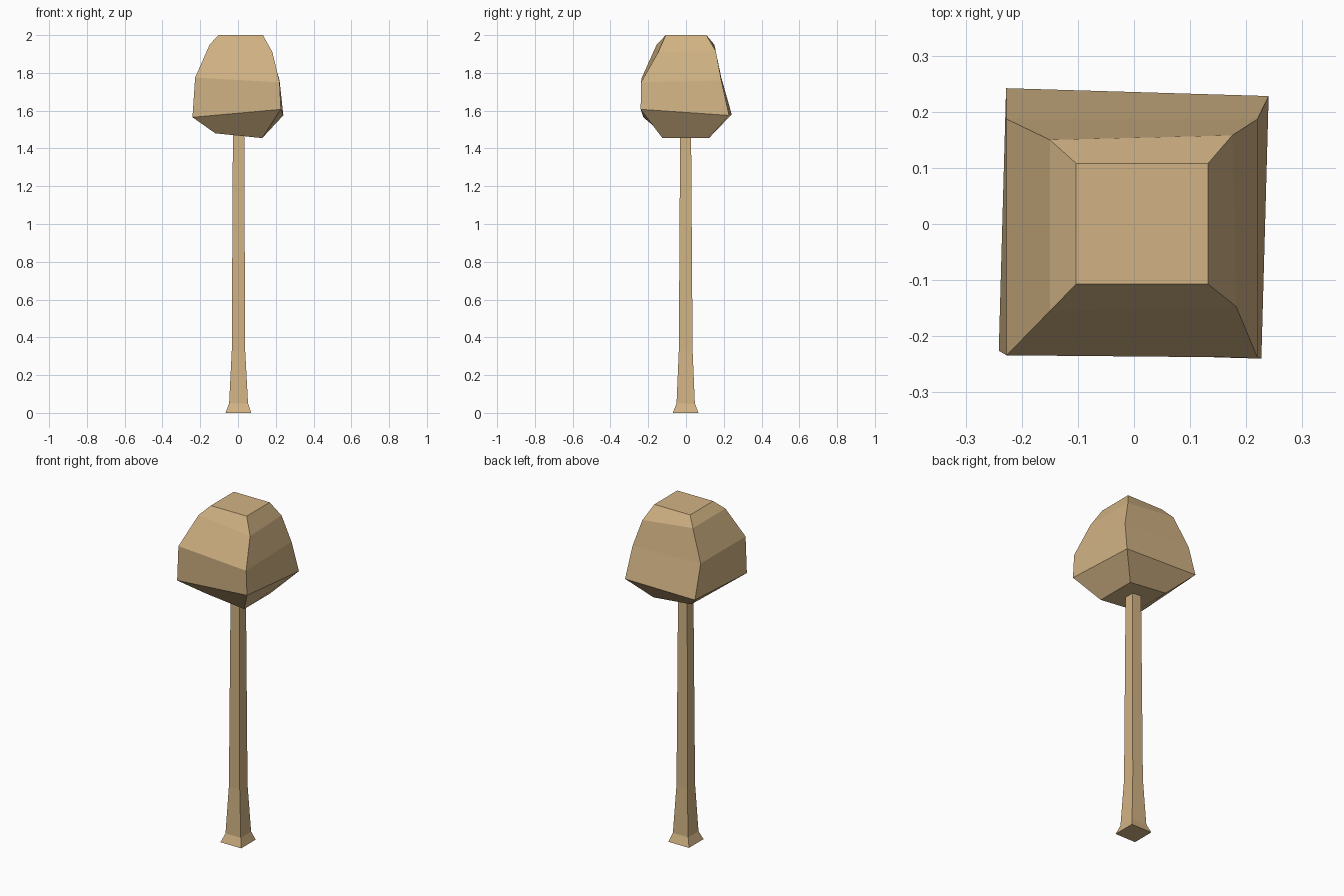
import bpy, bmesh

if "Cube" in bpy.data.objects:
    bpy.data.objects.remove(bpy.data.objects["Cube"])

mat = bpy.data.materials.new("tan_wood")
mat.diffuse_color = (0.64, 0.45, 0.23, 1)
mat.use_nodes = True
mat.node_tree.nodes["Principled BSDF"].inputs["Base Color"].default_value = mat.diffuse_color


def rect(x0, x1, y0, y1, z):
    """Four corners: front left, front right, back right, back left."""
    return [(x0, y0, z), (x1, y0, z), (x1, y1, z), (x0, y1, z)]


def loft(name, rings):
    """Skin a stack of four-cornered rings and cap both ends."""
    bm = bmesh.new()
    loops = [[bm.verts.new(p) for p in ring] for ring in rings]
    for a, b in zip(loops, loops[1:]):
        for i in range(4):
            j = (i + 1) % 4
            bm.faces.new((a[i], a[j], b[j], b[i]))
    bm.faces.new(loops[0][::-1])
    bm.faces.new(loops[-1])
    bmesh.ops.recalc_face_normals(bm, faces=bm.faces)
    mesh = bpy.data.meshes.new(name)
    bm.to_mesh(mesh)
    bm.free()
    mesh.materials.append(mat)
    obj = bpy.data.objects.new(name, mesh)
    bpy.context.collection.objects.link(obj)
    return obj


# Trunk: slim square post flaring at the foot
loft("trunk", [
    rect(-0.066, 0.070, -0.070, 0.066, 0.0),
    rect(-0.047, 0.053, -0.050, 0.047, 0.05),
    rect(-0.033, 0.038, -0.038, 0.035, 0.33),
    rect(-0.027, 0.033, -0.031, 0.027, 1.48),
])

# Crown: slightly irregular block, widest low down
loft("crown", [
    [(-0.12, -0.125, 1.48), (0.128, -0.125, 1.455),
     (0.128, 0.122, 1.455), (-0.12, 0.122, 1.48)],
    [(-0.241, -0.226, 1.565), (0.227, -0.240, 1.607),
     (0.240, 0.228, 1.575), (-0.228, 0.242, 1.58)],
    [(-0.227, -0.234, 1.775), (0.220, -0.238, 1.75),
     (0.220, 0.187, 1.76), (-0.227, 0.187, 1.775)],
    [(-0.150, -0.155, 1.95), (0.182, -0.147, 1.91),
     (0.175, 0.158, 1.915), (-0.150, 0.150, 1.95)],
    rect(-0.103, 0.132, -0.107, 0.108, 2.0),
])
